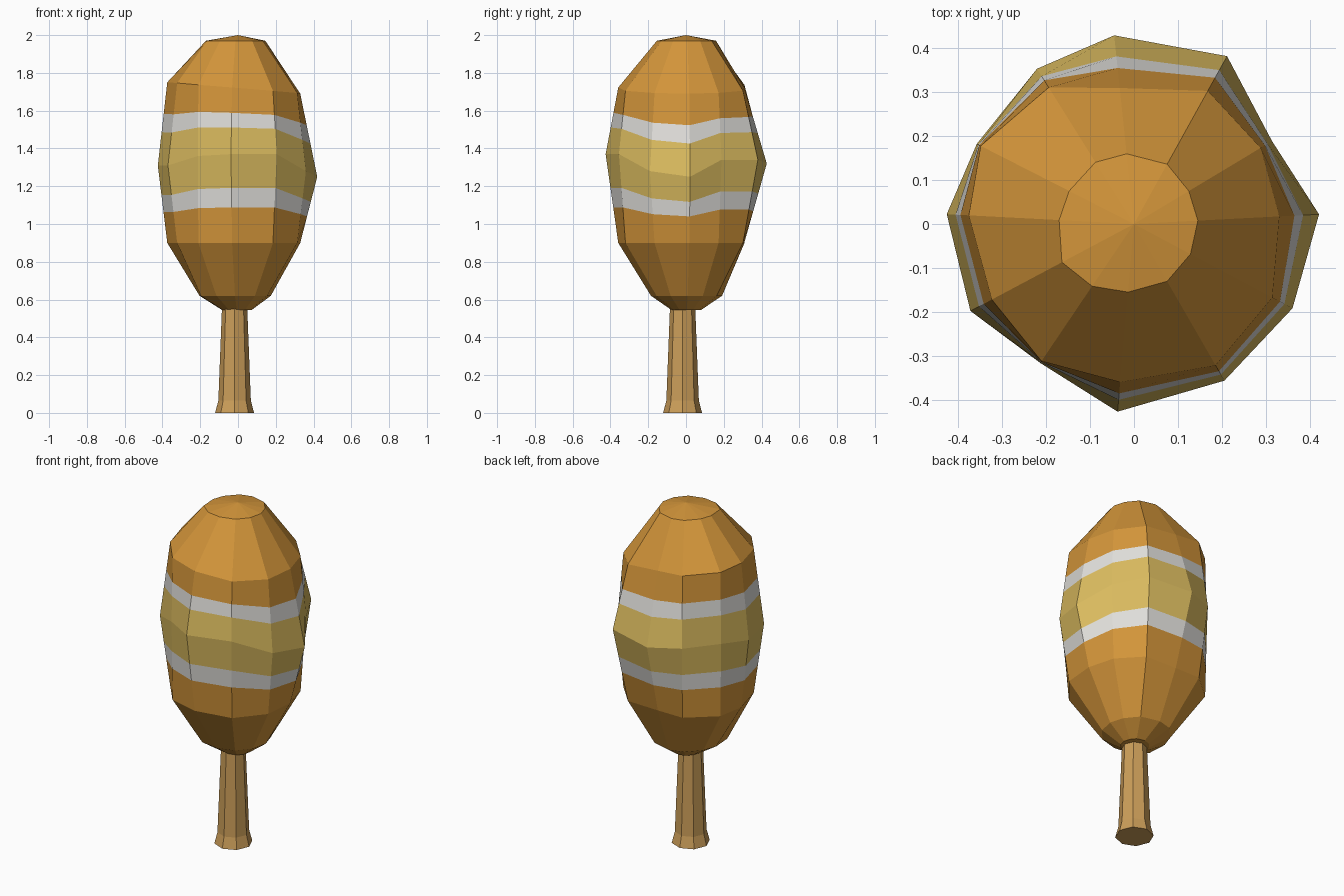
import bpy, bmesh
from math import cos, sin, radians
from mathutils import Vector

cube = bpy.data.objects.get("Cube")
if cube:
    bpy.data.objects.remove(cube)


def make_material(name, color):
    mat = bpy.data.materials.new(name)
    mat.use_nodes = True
    mat.diffuse_color = (*color, 1)
    bsdf = next(n for n in mat.node_tree.nodes if n.type == 'BSDF_PRINCIPLED')
    bsdf.inputs["Base Color"].default_value = (*color, 1)
    return mat


ORANGE, WHITE, YELLOW = range(3)
orange = make_material("autumn_orange", (0.65, 0.30, 0.042))
white = make_material("stripe_white", (0.75, 0.74, 0.71))
yellow = make_material("band_yellow", (0.71, 0.50, 0.115))
wood = make_material("trunk_wood", (0.60, 0.34, 0.10))


def point(angle, radius, z):
    a = radians(angle)
    return Vector((radius * cos(a), radius * sin(a), z))


def loft(name, rings, materials, band_colors, top=None):
    """Bridge stacked rings into a flat-shaded closed solid."""
    bm = bmesh.new()
    loops = [[bm.verts.new(p) for p in ring] for ring in rings]
    n = len(loops[0])
    for low, high, color in zip(loops, loops[1:], band_colors):
        for i in range(n):
            j = (i + 1) % n
            face = bm.faces.new((low[i], low[j], high[j], high[i]))
            face.material_index = color
    bm.faces.new(loops[0][::-1])
    if top is None:
        bm.faces.new(loops[-1])
    else:
        tip = bm.verts.new(top)
        for i in range(n):
            bm.faces.new((loops[-1][i], loops[-1][(i + 1) % n], tip))
    bmesh.ops.recalc_face_normals(bm, faces=bm.faces[:])
    mesh = bpy.data.meshes.new(name)
    bm.to_mesh(mesh)
    bm.free()
    for mat in materials:
        mesh.materials.append(mat)
    obj = bpy.data.objects.new(name, mesh)
    bpy.context.collection.objects.link(obj)
    return obj


# Irregular crown columns: angle, belly radius, belly height, shoulder radius, cap radius
columns = [
    (3, .42, 1.25, .33, .145), (31, .365, 1.34, .335, .145),
    (61, .435, 1.34, .345, .155), (96, .43, 1.32, .31, .16),
    (122, .415, 1.33, .365, .165), (153, .40, 1.33, .39, .165),
    (177, .425, 1.31, .375, .17), (208, .42, 1.31, .365, .185),
    (236, .38, 1.36, .375, .17), (265, .427, 1.37, .36, .155),
    (300, .41, 1.37, .37, .15), (332, .407, 1.28, .355, .145),
]


def crown_column(angle, belly_r, belly_z, shoulder_r, cap_r):
    hip = point(angle, shoulder_r, 0.9)
    belly = point(angle, belly_r, belly_z)
    shoulder = point(angle, shoulder_r, 1.72 - 0.03 * cos(radians(angle)))
    return [
        point(angle, cap_r * 0.5, 0.545), point(angle, cap_r * 1.2, 0.62), hip,
        hip.lerp(belly, 0.4), hip.lerp(belly, 0.62), belly,
        belly.lerp(shoulder, 0.4), belly.lerp(shoulder, 0.62), shoulder,
        point(angle, cap_r, 1.97),
    ]


# Striped crown
crown_rings = list(zip(*(crown_column(*c) for c in columns)))
crown_colors = [ORANGE] * 3 + [WHITE, YELLOW, YELLOW, WHITE] + [ORANGE] * 2
loft("crown", crown_rings, (orange, white, yellow), crown_colors, (0, 0, 2))

# Flared octagonal trunk, slightly off centre
trunk_center = Vector((-0.018, -0.018, 0))
trunk_profile = [(0.103, 0), (0.086, 0.065), (0.066, 0.58)]
trunk_rings = [[trunk_center + point(i * 45, r, z) for i in range(8)]
               for r, z in trunk_profile]
loft("trunk", trunk_rings, (wood,), [0, 0])
